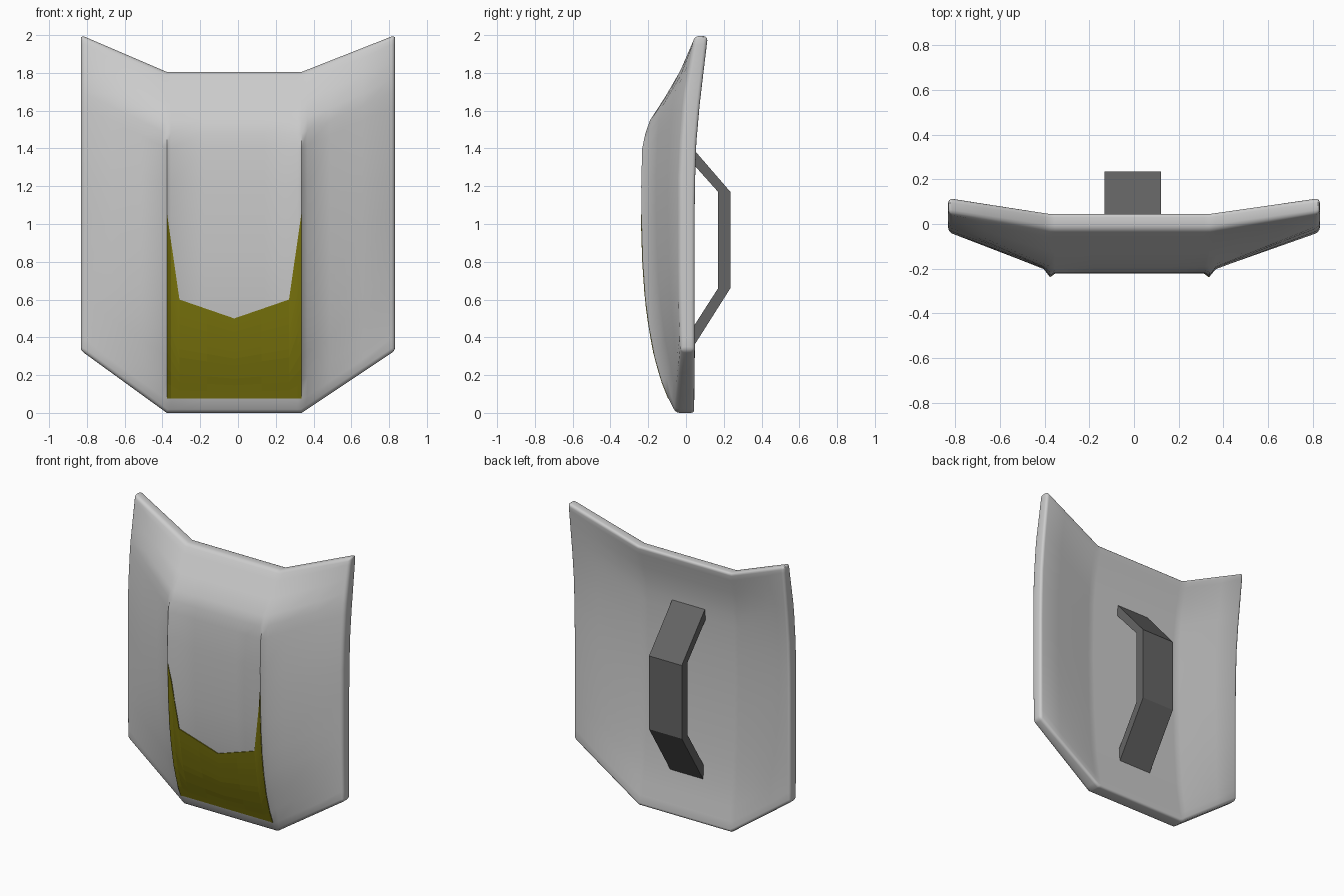
import bpy, bmesh
from math import pi

if "Cube" in bpy.data.objects:
    bpy.data.objects.remove(bpy.data.objects["Cube"])

CX = -0.02    # centre line of the raised middle panel
HALF = 0.357  # half width of the middle panel
TIP = 0.832   # half width of the shield


def interp(pts, v):
    if v <= pts[0][0]:
        return pts[0][1]
    for (a, p), (b, q) in zip(pts, pts[1:]):
        if v <= b:
            return p + (q - p) * (v - a) / (b - a)
    return pts[-1][1]


# (z, y) profiles of the front ridge and back, (t, y) profiles of the wing tip
RIDGE = [(0, -0.055), (0.07, -0.09), (0.17, -0.13), (0.3, -0.167), (0.45, -0.195),
         (0.6, -0.215), (0.8, -0.229), (1.0, -0.235), (1.2, -0.237), (1.4, -0.232),
         (1.48, -0.215), (1.55, -0.19), (1.65, -0.125), (1.75, -0.06), (1.805, -0.025)]
LIP = [(0.03, 0), (0.15, 0.015), (1.4, 0.015), (1.55, 0)]
BACK = [(0, 0.047), (0.15, 0.022), (0.3, 0.0), (0.6, -0.022), (1.0, -0.033),
        (1.4, -0.025), (1.55, -0.01), (1.7, 0.022), (1.805, 0.05)]
TIP_FRONT = [(0, -0.03), (0.2, -0.036), (0.6, -0.036), (0.8, -0.01), (1, 0.045)]
TIP_BACK = [(0, 0.047), (0.5, 0.049), (0.7, 0.06), (1, 0.118)]
ROWS = [z for z, _ in RIDGE]
TOP = ROWS[-1]


def make_object(name, bm, color=None, smooth=False):
    bmesh.ops.recalc_face_normals(bm, faces=bm.faces)
    me = bpy.data.meshes.new(name)
    bm.to_mesh(me)
    bm.free()
    ob = bpy.data.objects.new(name, me)
    bpy.context.collection.objects.link(ob)
    if color:
        mat = bpy.data.materials.new(name + "_material")
        mat.diffuse_color = color
        mat.use_nodes = True
        mat.node_tree.nodes["Principled BSDF"].inputs["Base Color"].default_value = mat.diffuse_color
        me.materials.append(mat)
    if smooth:
        bpy.ops.object.select_all(action='DESELECT')
        ob.select_set(True)
        bpy.context.view_layer.objects.active = ob
        bpy.ops.object.shade_smooth_by_angle(angle=40 * pi / 180)
    return ob


def slab(front, back):
    """Closed slab between two matching grids of points; returns bmesh and rim edges."""
    bm = bmesh.new()
    grids = [[[bm.verts.new(p) for p in row] for row in g] for g in (front, back)]
    loops = []
    for g in grids:
        for a, b in zip(g, g[1:]):
            for i in range(len(a) - 1):
                bm.faces.new((a[i], a[i + 1], b[i + 1], b[i]))
        loops.append(g[0] + [r[-1] for r in g[1:]] + g[-1][-2::-1]
                     + [r[0] for r in g[-2:0:-1]])
    f, k = loops
    n = len(f)
    for i in range(n):
        j = (i + 1) % n
        bm.faces.new((f[i], f[j], k[j], k[i]))
    bmesh.ops.recalc_face_normals(bm, faces=bm.faces)
    rim = [bm.edges.get((l[i], l[(i + 1) % n])) for l in loops for i in range(n)]
    rim += [bm.edges.get((grids[0][r][c], grids[1][r][c])) for r in (0, -1) for c in (0, -1)]
    return bm, rim


# Shield body: middle panel between two lips, with swept wings either side
def shield_point(col, z, back):
    side, kind, v = col
    ridge, lip, rear = interp(RIDGE, z), interp(LIP, z), interp(BACK, z)
    if kind == "panel":
        edge = abs(v) > 0.99
        return (CX + side * v * HALF, rear if back else ridge + (0 if edge else lip), z)
    t = z / TOP
    root = CX + side * HALF
    x = root + (side * TIP - root) * v
    zz = z + ((0.33 + 1.67 * t) - z) * v
    if back:
        return (x, rear + (interp(TIP_BACK, t) - rear) * v, zz)
    y0 = ridge + lip * 1.6
    return (x, y0 + (interp(TIP_FRONT, t) - y0) * v, zz)


half = [("panel", 0.45), ("panel", 0.94), ("panel", 1.0),
        ("wing", 0.06), ("wing", 0.3), ("wing", 0.65), ("wing", 1.0)]
cols = [(-1, k, v) for k, v in reversed(half)] + [(1, "panel", 0)] + [(1, k, v) for k, v in half]
grid = [[[shield_point(c, z, b) for c in cols] for z in ROWS] for b in (False, True)]
bm, rim = slab(*grid)
bmesh.ops.bevel(bm, geom=rim, offset=0.02, offset_type='OFFSET', segments=3,
                profile=0.5, affect='EDGES', clamp_overlap=True)
make_object("shield_body", bm, smooth=True)

# Yellow lower plate with a notched upper edge, lying on the middle panel
PLATE_TOP = [(0, 0.5), (0.29, 0.6), (0.355, 1.05)]
front, back = [], []
for i in range(13):
    row = []
    for u in (-0.355, -0.335, -0.29, -0.145, 0, 0.145, 0.29, 0.335, 0.355):
        z = 0.075 + (interp(PLATE_TOP, abs(u)) - 0.075) * i / 12
        inset = 0 if abs(u) > 0.34 else interp(LIP, z) * 0.8
        row.append((CX + u, interp(RIDGE, z) + inset - 0.003, z))
    front.append(row)
    back.append([(x, y + 0.02, z) for x, y, z in row])
bm, _ = slab(front, back)
make_object("lower_plate", bm, (0.2, 0.18, 0.004, 1))

# Angular grip, its arms running into the hollow back
outer = [(-0.04, 1.488), (0.235, 1.17), (0.235, 0.66), (-0.04, 0.226)]
inner = [(-0.04, 1.405), (0.17, 1.17), (0.17, 0.66), (-0.04, 0.332)]
bm, _ = slab(*[[[(x, y, z) for x in (-0.132, 0.12)] for y, z in line] for line in (outer, inner)])
make_object("back_grip", bm, (0.13, 0.13, 0.13, 1))
